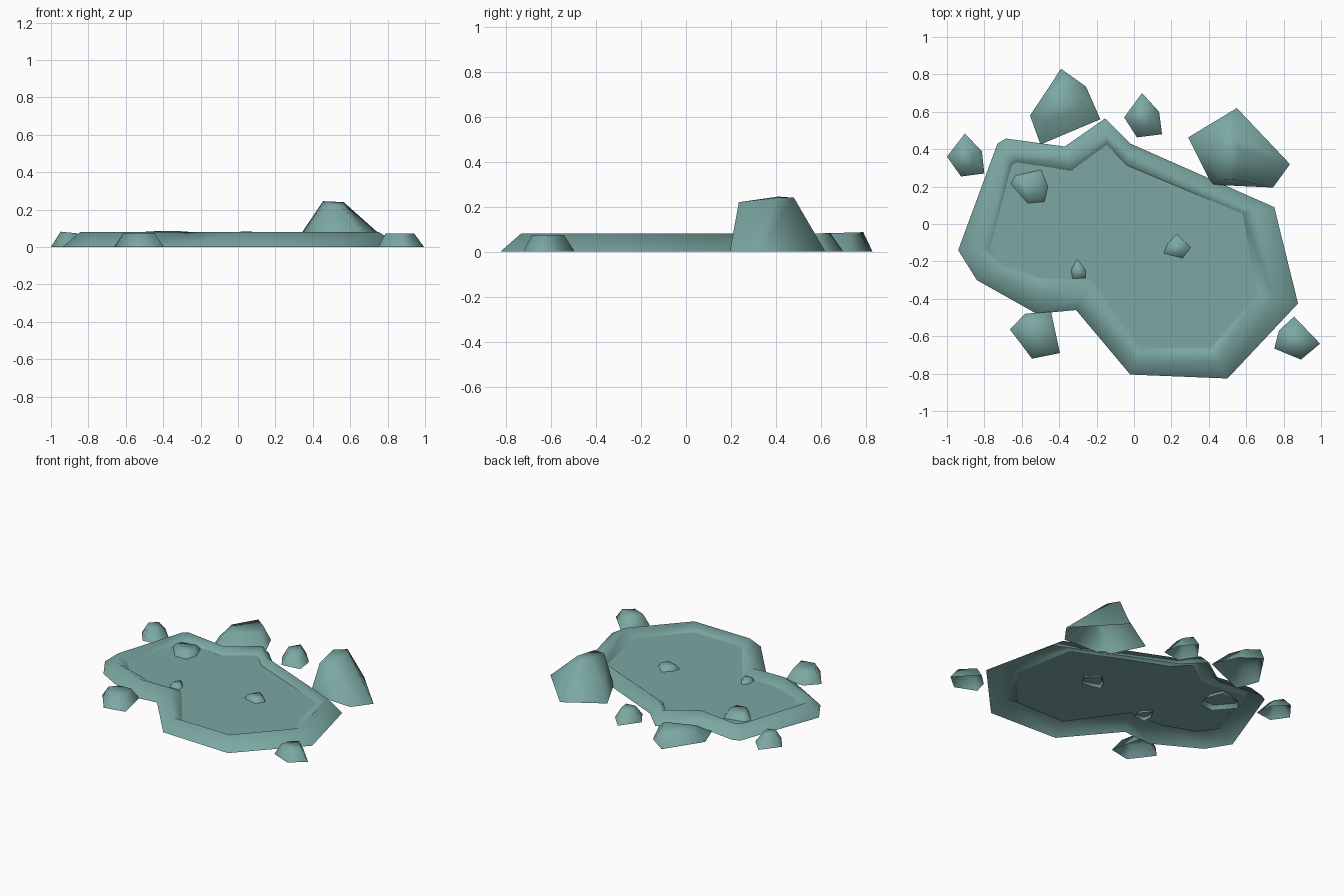
import bpy
from mathutils import Vector

if "Cube" in bpy.data.objects:
    bpy.data.objects.remove(bpy.data.objects["Cube"])

stone = bpy.data.materials.new("muted teal")
stone.diffuse_color = (0.20, 0.39, 0.365, 1)
stone.use_nodes = True
stone.node_tree.nodes["Principled BSDF"].inputs["Base Color"].default_value = stone.diffuse_color


def make(name, rings, cap=True, smooth=True):
    """Loft matching rings of points from bottom to top, optionally capping the last."""
    n = len(rings[0])
    verts = [p for ring in rings for p in ring]
    faces = []
    for r in range(len(rings) - 1):
        for i in range(n):
            j = (i + 1) % n
            faces.append((r*n + i, r*n + j, (r+1)*n + j, (r+1)*n + i))
    if cap:
        faces.append(tuple(range((len(rings) - 1)*n, len(rings)*n)))
    me = bpy.data.meshes.new(name)
    me.from_pydata(verts, [], faces)
    me.materials.append(stone)
    for p in me.polygons:
        p.use_smooth = smooth
    ob = bpy.data.objects.new(name, me)
    bpy.context.collection.objects.link(ob)
    return ob


# Pond bank: foot outline, crest and water line (counter-clockwise)
outer = [(-0.155, .564), (-.37, .414), (-.685, .457), (-.73, .43), (-.94, -.14),
         (-.84, -.30), (-.52, -.48), (-.31, -.46), (-.02, -.805), (.50, -.826),
         (.877, -.425), (.75, .09), (-.02, .43)]
inner = [(-.145, .425), (-.335, .286), (-.63, .33), (-.655, .31), (-.77, -.13),
         (-.70, -.22), (-.50, -.29), (-.23, -.30), (.03, -.665), (.41, -.665),
         (.66, -.38), (.58, .056), (-.037, .313)]
foot = [Vector((x, y, 0)) for x, y in outer]
water = [Vector((x, y, .04)) for x, y in inner]
crest = []
for a, b in zip(foot, water):
    p = a.lerp(b, .57)
    p.z = .08
    crest.append(p)
make("pond_bank", [foot, crest, water], cap=False)
make("pond_water", [water], smooth=False)


def rock(name, base, height, scale, shift=(0, 0), tilt=(0, 0), z0=0):
    """Open-bottomed faceted stone: base outline tapering to a smaller, tilted top."""
    c = sum((Vector(p) for p in base), Vector((0, 0))) / len(base)
    low, high = [], []
    for p in base:
        d = Vector(p) - c
        low.append((p[0], p[1], z0))
        q = d * scale
        high.append((c.x + q.x + shift[0], c.y + q.y + shift[1],
                     height + q.x*tilt[0] + q.y*tilt[1]))
    make(name, [low, high])


# Stones around the pond
rock("stone_back_left", [(-.39, .83), (-.556, .58), (-.50, .425), (-.18, .56), (-.257, .735)],
     .083, .6, (-.01, .04), (0, .03))
rock("stone_left", [(-.904, .484), (-1, .36), (-.925, .254), (-.80, .27), (-.813, .388)],
     .077, .45, (-.01, 0), (-.1, 0))
rock("stone_back_middle", [(.043, .70), (-.053, .57), (.016, .463), (.15, .48), (.134, .60)],
     .08, .5, (-.01, .01), (0, .05))
rock("stone_front_left", [(-.583, -.48), (-.663, -.564), (-.545, -.72), (-.396, -.69), (-.444, -.468)],
     .075, .62)
rock("stone_front_right", [(.856, -.495), (.775, -.57), (.75, -.666), (.893, -.725), (.995, -.64)],
     .073, .62)

# Tall boulder, with its own narrow top
make("tall_boulder", [
    [(.55, .62, 0), (.29, .463, 0), (.417, .21, 0), (.743, .195, 0), (.834, .32, 0)],
    [(.52, .48, .24), (.455, .41, .245), (.47, .24, .22), (.55, .235, .22), (.565, .40, .24)]])

# Stones standing in the water
rock("water_stone_large", [(-.487, .307), (-.65, .27), (-.68, .22), (-.572, .094), (-.465, .104), (-.444, .2)],
     .075, .65, z0=.01)
rock("water_stone_right", [(.23, -.04), (.17, -.1), (.144, -.163), (.267, -.195), (.32, -.125)],
     .07, .55, z0=.02)
rock("water_stone_small", [(-.305, -.174), (-.345, -.243), (-.337, -.302), (-.25, -.297), (-.25, -.243)],
     .065, .55, z0=.02)
